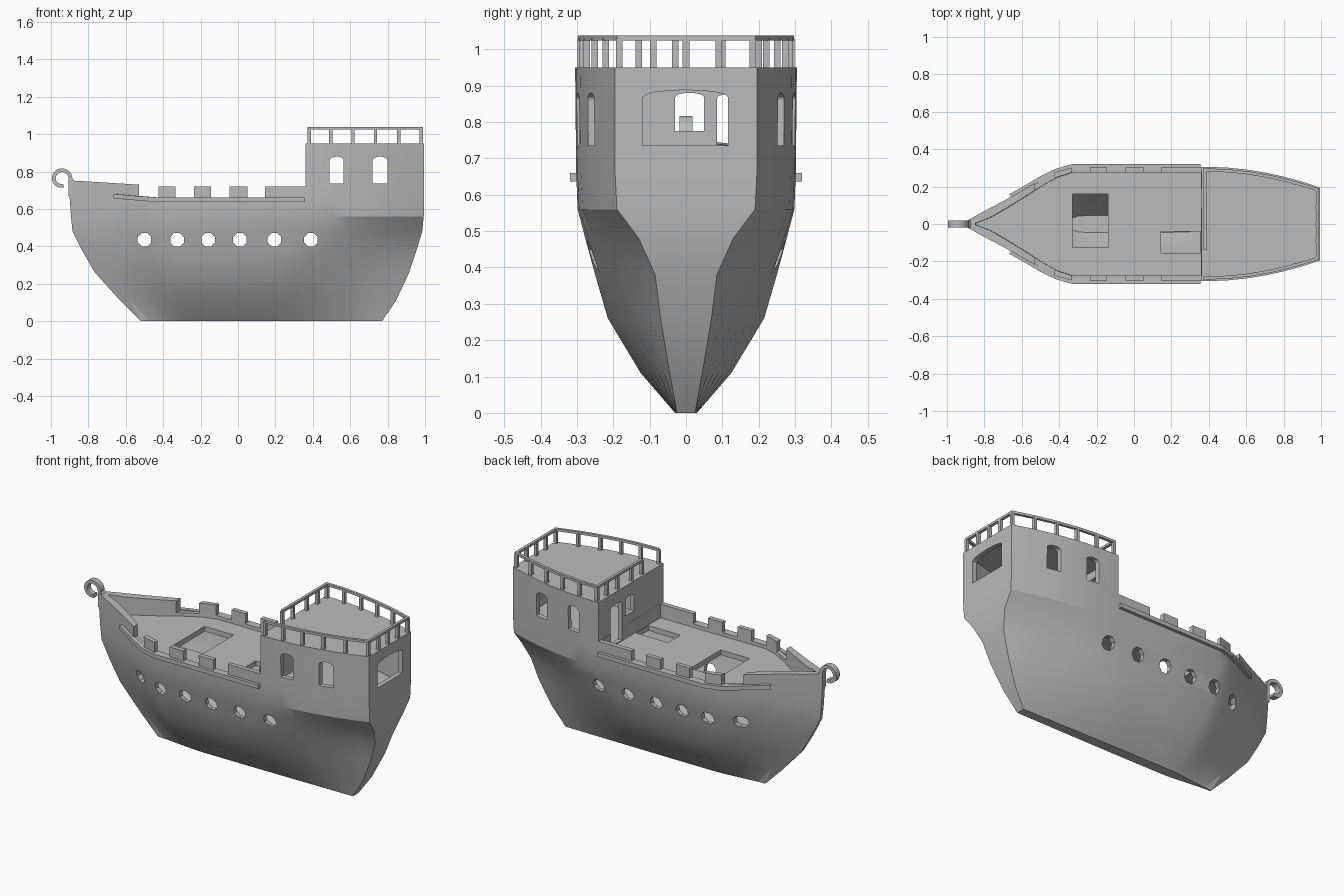
import bpy, bmesh, math
from mathutils import Vector

if "Cube" in bpy.data.objects:
    bpy.data.objects.remove(bpy.data.objects["Cube"])

grey = bpy.data.materials.new("plain grey")
grey.use_nodes = True
grey.diffuse_color = (0.5, 0.5, 0.5, 1)
for node in grey.node_tree.nodes:
    if node.type == "BSDF_PRINCIPLED":
        node.inputs["Base Color"].default_value = (0.5, 0.5, 0.5, 1)

# hull levels: z, bow x, shoulder x, quarter x, stern x, mid half width, stern half width, taper power
LEVELS = [
    (0.00, -0.52, -0.22, 0.10, 0.77, 0.030, 0.025, 1.2),
    (0.11, -0.63, -0.26, 0.15, 0.845, 0.125, 0.045, 1.2),
    (0.26, -0.765, -0.30, 0.20, 0.915, 0.215, 0.070, 1.3),
    (0.38, -0.835, -0.32, 0.30, 0.955, 0.250, 0.085, 1.4),
    (0.48, -0.885, -0.33, 0.36, 0.985, 0.277, 0.130, 1.6),
    (0.56, -0.893, -0.33, 0.40, 0.993, 0.298, 0.190, 1.9),
    (0.66, -0.90, -0.33, 0.40, 0.995, 0.302, 0.195, 1.9),
    (0.95, -0.908, -0.33, 0.40, 0.995, 0.305, 0.195, 1.9),
]
BOW = [(0, 0.04), (0.15, 0.2), (0.35, 0.4), (0.52, 0.58), (0.7, 0.78), (0.85, 0.92), (1, 1)]


def make(name, bm):
    bmesh.ops.recalc_face_normals(bm, faces=bm.faces)
    mesh = bpy.data.meshes.new(name)
    bm.to_mesh(mesh)
    bm.free()
    mesh.materials.append(grey)
    ob = bpy.data.objects.new(name, mesh)
    bpy.context.collection.objects.link(ob)
    return ob


def outline(level, t=0.0):
    """Half plan of one hull level as (x, half width), inset by t."""
    z, bow, shoulder, quarter, stern, mid, aft, power = level
    bow, stern = bow + 2 * t, stern - t
    pts = [(bow + (shoulder - bow) * u, mid * f) for u, f in BOW]
    pts.append(((shoulder + quarter) / 2, mid))
    for i in range(7):
        u = i / 6
        pts.append((quarter + (stern - quarter) * u, mid + (aft - mid) * u ** power))
    return [(x, max(w - t, 0.004)) for x, w in pts]


def half_width(x, level):
    pts = outline(level)
    for (x0, w0), (x1, w1) in zip(pts, pts[1:]):
        if x0 <= x <= x1:
            return w0 + (w1 - w0) * (x - x0) / (x1 - x0)
    return pts[-1][1]


def loft(name, t=0.0):
    bm = bmesh.new()
    rings = []
    for level in LEVELS:
        side = outline(level, t)
        loop = [(x, w) for x, w in side] + [(x, -w) for x, w in reversed(side)]
        rings.append([bm.verts.new((x, y, level[0])) for x, y in loop])
    for a, b in zip(rings, rings[1:]):
        for i in range(len(a)):
            j = (i + 1) % len(a)
            bm.faces.new((a[i], a[j], b[j], b[i]))
    bm.faces.new(rings[0])
    bm.faces.new(rings[-1])
    bmesh.ops.triangulate(bm, faces=bm.faces)
    return make(name, bm)


def prism(name, pts, axis, lo, hi):
    """Extrude a 2D outline; axis y takes (x, z) points, axis x takes (y, z) points."""
    bm = bmesh.new()
    ends = []
    for d in (lo, hi):
        ends.append([bm.verts.new((a, d, b) if axis == "y" else (d, a, b)) for a, b in pts])
    n = len(pts)
    for i in range(n):
        j = (i + 1) % n
        bm.faces.new((ends[0][i], ends[0][j], ends[1][j], ends[1][i]))
    bm.faces.new(ends[0])
    bm.faces.new(ends[1])
    return make(name, bm)


def box(name, x0, x1, y0, y1, z0, z1):
    return prism(name, [(x0, z0), (x1, z0), (x1, z1), (x0, z1)], "y", y0, y1)


def arch(a, b, z0, z1, rise):
    mid, half = (a + b) / 2, (b - a) / 2
    top = [math.pi * i / 8 for i in range(9)]
    return [(a, z0), (b, z0)] + [(mid + half * math.cos(k), z1 - rise + rise * math.sin(k)) for k in top]


def sweep(name, path, width, height):
    """Rectangular bar along a path, mitred in plan."""
    bm = bmesh.new()
    pts = [Vector(p) for p in path]
    normals = []
    for a, b in zip(pts, pts[1:]):
        d = b - a
        normals.append(Vector((-d.y, d.x, 0)).normalized())
    rings = []
    for i, p in enumerate(pts):
        before, after = normals[max(i - 1, 0)], normals[min(i, len(normals) - 1)]
        n = (before + after).normalized()
        n = n * (width / 2 / n.dot(after))
        up = Vector((0, 0, height / 2))
        rings.append([bm.verts.new(v) for v in (p - n - up, p + n - up, p + n + up, p - n + up)])
    for a, b in zip(rings, rings[1:]):
        for i in range(4):
            j = (i + 1) % 4
            bm.faces.new((a[i], a[j], b[j], b[i]))
    bm.faces.new(rings[0])
    bm.faces.new(rings[-1])
    return make(name, bm)


def boolean(target, tool, operation="DIFFERENCE"):
    tool.hide_render = True
    bpy.context.view_layer.update()
    mod = target.modifiers.new("cut", "BOOLEAN")
    mod.operation, mod.object, mod.solver = operation, tool, "EXACT"
    bpy.context.view_layer.objects.active = target
    bpy.ops.object.modifier_apply(modifier=mod.name)
    bpy.data.objects.remove(tool)


hull = loft("hull")

# bulwark with notches, lower than the cabin
edge = [(-1.1, 0.765), (-0.53, 0.73), (-0.53, 0.66)]
for a, b in ((-0.425, -0.335), (-0.235, -0.145), (-0.045, 0.05)):
    edge += [(a, 0.66), (a, 0.72), (b, 0.72), (b, 0.66)]
edge += [(0.145, 0.66), (0.145, 0.72), (0.36, 0.72), (0.36, 1.2), (-1.1, 1.2)]
boolean(hull, prism("bulwark_cutter", edge, "y", -0.6, 0.6))

# hollow spaces: hold, open deck, cabin room
for name, x0, x1, z0, z1 in (("hold", -1.2, 1.2, 0.05, 0.61),
                             ("deck_well", -1.2, 0.359, 0.64, 1.2),
                             ("cabin_room", 0.385, 1.2, 0.64, 0.925)):
    space = loft(name, 0.027)
    boolean(space, box("limit", x0, x1, -0.6, 0.6, z0, z1), "INTERSECT")
    boolean(hull, space)

# deck hatches
boolean(hull, box("hatch", -0.33, -0.14, -0.125, 0.16, 0.58, 0.68))
boolean(hull, box("stair_hatch", 0.145, 0.355, -0.155, -0.04, 0.58, 0.68))

# round ports through both sides
for x in (-0.5, -0.325, -0.16, 0.01, 0.195, 0.39):
    ring = [math.pi * (i + 0.5) / 4 for i in range(8)]
    pts = [(x + 0.039 * math.cos(k), 0.435 + 0.039 * math.sin(k)) for k in ring]
    boolean(hull, prism("port", pts, "y", -0.6, 0.6))

# cabin windows and door
for a, b in ((0.49, 0.565), (0.72, 0.80)):
    boolean(hull, prism("side_window", arch(a, b, 0.735, 0.88, 0.02), "y", -0.6, 0.6))
boolean(hull, prism("stern_window", arch(-0.118, 0.116, 0.735, 0.888, 0.02), "x", 0.9, 1.1))
boolean(hull, prism("front_window", arch(-0.03, 0.05, 0.775, 0.88, 0.012), "x", 0.3, 0.45))
boolean(hull, prism("door", arch(0.085, 0.19, 0.645, 0.88, 0.015), "x", 0.3, 0.45))

bpy.ops.object.select_all(action="DESELECT")
hull.select_set(True)
bpy.context.view_layer.objects.active = hull
bpy.ops.object.shade_smooth_by_angle(angle=math.radians(18))

# rubbing strakes along both sides
for s, label in ((1, "left"), (-1, "right")):
    path = []
    for x in (-0.66, -0.6, -0.5, -0.415, -0.33, 0, 0.355):
        z = 0.648 + 0.02 * max(0, (-0.42 - x) / 0.24)
        path.append((x, s * (half_width(x, LEVELS[6]) + 0.005), z))
    sweep("rubbing_strake_" + label, path, 0.025, 0.024)

# cabin roof railing, open at one front corner
xs = (0.38, 0.495, 0.615, 0.735, 0.86, 0.98)
side = [(x, half_width(x, LEVELS[7]) - 0.016) for x in xs]
front_x, stern_x = xs[0], xs[-1]
path = [(front_x, -0.13)] + side + [(x, -y) for x, y in reversed(side)]
sweep("roof_rail", [(x, y, 1.031) for x, y in path], 0.016, 0.014)
posts = path + [(front_x, y) for y in (0.2, 0.1, -0.03)] + [(stern_x, y) for y in (-0.09, 0, 0.09)]
for x, y in posts:
    box("rail_post", x - 0.009, x + 0.009, y - 0.009, y + 0.009, 0.945, 1.03)

# curled stem head at the bow
turn = [math.radians(15 * i) for i in range(20)]


def curl(k, r):
    r -= 0.002 * k
    return (-0.943 + r * math.cos(k), 0.762 + r * math.sin(k))


pts = [curl(k, 0.058) for k in turn] + [curl(k, 0.038) for k in reversed(turn)]
pts += [(-0.905, 0.67), (-0.868, 0.67), (-0.868, 0.745)]
prism("stem_head", pts, "y", -0.018, 0.018)
